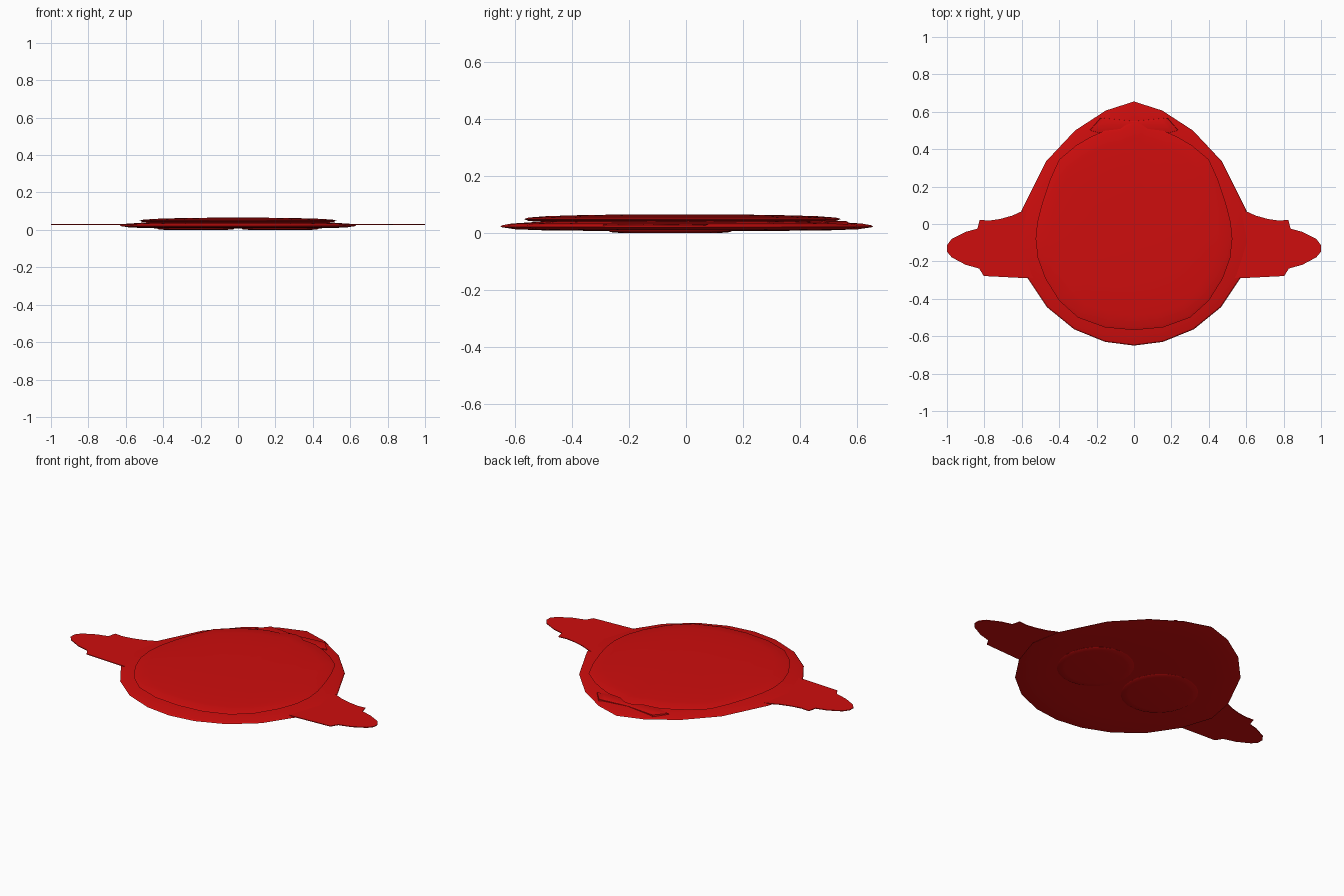
import bpy
import bmesh
import math

if "Cube" in bpy.data.objects:
    bpy.data.objects.remove(bpy.data.objects["Cube"])

red = bpy.data.materials.new("red")
red.diffuse_color = (0.62, 0.004, 0.004, 1)
red.use_nodes = True
red.node_tree.nodes["Principled BSDF"].inputs["Base Color"].default_value = red.diffuse_color


def mirrored(half):
    """Close a right-hand half outline (back to front) across x = 0."""
    return half + [(-x, y) for x, y in reversed(half) if x > 0.001]


def finish(name, bm):
    bmesh.ops.recalc_face_normals(bm, faces=bm.faces)
    mesh = bpy.data.meshes.new(name)
    bm.to_mesh(mesh)
    bm.free()
    mesh.materials.append(red)
    obj = bpy.data.objects.new(name, mesh)
    bpy.context.collection.objects.link(obj)
    bpy.context.view_layer.objects.active = obj
    obj.select_set(True)
    bpy.ops.object.shade_smooth_by_angle(angle=math.radians(30))
    obj.select_set(False)
    return obj


def lens(name, outline, profile, center=(0, 0)):
    """Stack scaled copies of an outline; profile lists (scale, z) from the bottom up."""
    bm = bmesh.new()
    cx, cy = center
    rings = [[bm.verts.new((cx + (x - cx) * s, cy + (y - cy) * s, z)) for x, y in outline]
             for s, z in profile]
    n = len(outline)
    for a, b in zip(rings, rings[1:]):
        for i in range(n):
            j = (i + 1) % n
            bm.faces.new((a[i], a[j], b[j], b[i]))
    for ring, z in ((rings[0], profile[0][1]), (rings[-1], profile[-1][1])):
        tip = bm.verts.new((cx, cy, z))
        for i in range(n):
            bm.faces.new((ring[i], ring[(i + 1) % n], tip))
    return finish(name, bm)


# Body: broad flat teardrop with a pointed back end
body = mirrored([(0, 0.655), (0.15, 0.607), (0.315, 0.5), (0.47, 0.335), (0.6, 0.075),
                 (0.632, -0.1), (0.572, -0.285), (0.465, -0.445), (0.32, -0.563),
                 (0.155, -0.63), (0, -0.65)])
lens("body", body, [(0.4, 0.007), (0.75, 0.009), (0.92, 0.013), (1, 0.021),
                    (0.99, 0.027), (0.94, 0.033), (0.8, 0.039), (0.4, 0.043)])

# Upper shell: rounder disc with a small notch tab at the back
shell = mirrored([(0, 0.542), (0.04, 0.532), (0.075, 0.508), (0.16, 0.498), (0.23, 0.467),
                  (0.31, 0.42), (0.4, 0.345), (0.45, 0.235), (0.49, 0.115), (0.517, 0.01),
                  (0.526, -0.08), (0.515, -0.18), (0.475, -0.29), (0.4, -0.41),
                  (0.3, -0.5), (0.155, -0.553), (0, -0.567)])
lens("upper_shell", shell, [(0.85, 0.038), (0.97, 0.042), (1, 0.049), (0.97, 0.054),
                            (0.85, 0.059), (0.6, 0.063), (0.3, 0.065)], (0, -0.03))

# Back ridge: low strip between the shell and the pointed end
ridge = mirrored([(0, 0.55), (0.06, 0.556), (0.18, 0.568), (0.24, 0.5), (0.12, 0.47), (0, 0.47)])
lens("back_ridge", ridge, [(1, 0.026), (0.98, 0.039), (0.8, 0.042)], (0, 0.52))

# Arms: thin plates with a stepped, rounded hand
arm = [(0.5, 0.1), (0.6, 0.068), (0.65, 0.045), (0.715, 0.027), (0.775, 0.018), (0.825, 0.022),
       (0.837, -0.025), (0.9, -0.042), (0.975, -0.08), (1, -0.113), (1, -0.148),
       (0.975, -0.178), (0.9, -0.218), (0.828, -0.238), (0.803, -0.278), (0.57, -0.29),
       (0.5, -0.29)]
for side, label in ((1, "right"), (-1, "left")):
    lens(label + "_arm", [(x * side, y) for x, y in arm],
         [(1, 0.027), (1, 0.031)], (0.7 * side, -0.13))

# Feet: shallow oval pads on the underside
for side, label in ((1, "right"), (-1, "left")):
    c = (0.225 * side, -0.055)
    oval = [(c[0] + 0.205 * math.cos(t * math.tau / 24), c[1] + 0.215 * math.sin(t * math.tau / 24))
            for t in range(24)]
    lens(label + "_foot", oval, [(0.8, 0.0), (0.97, 0.003), (1, 0.006), (0.97, 0.012)], c)
